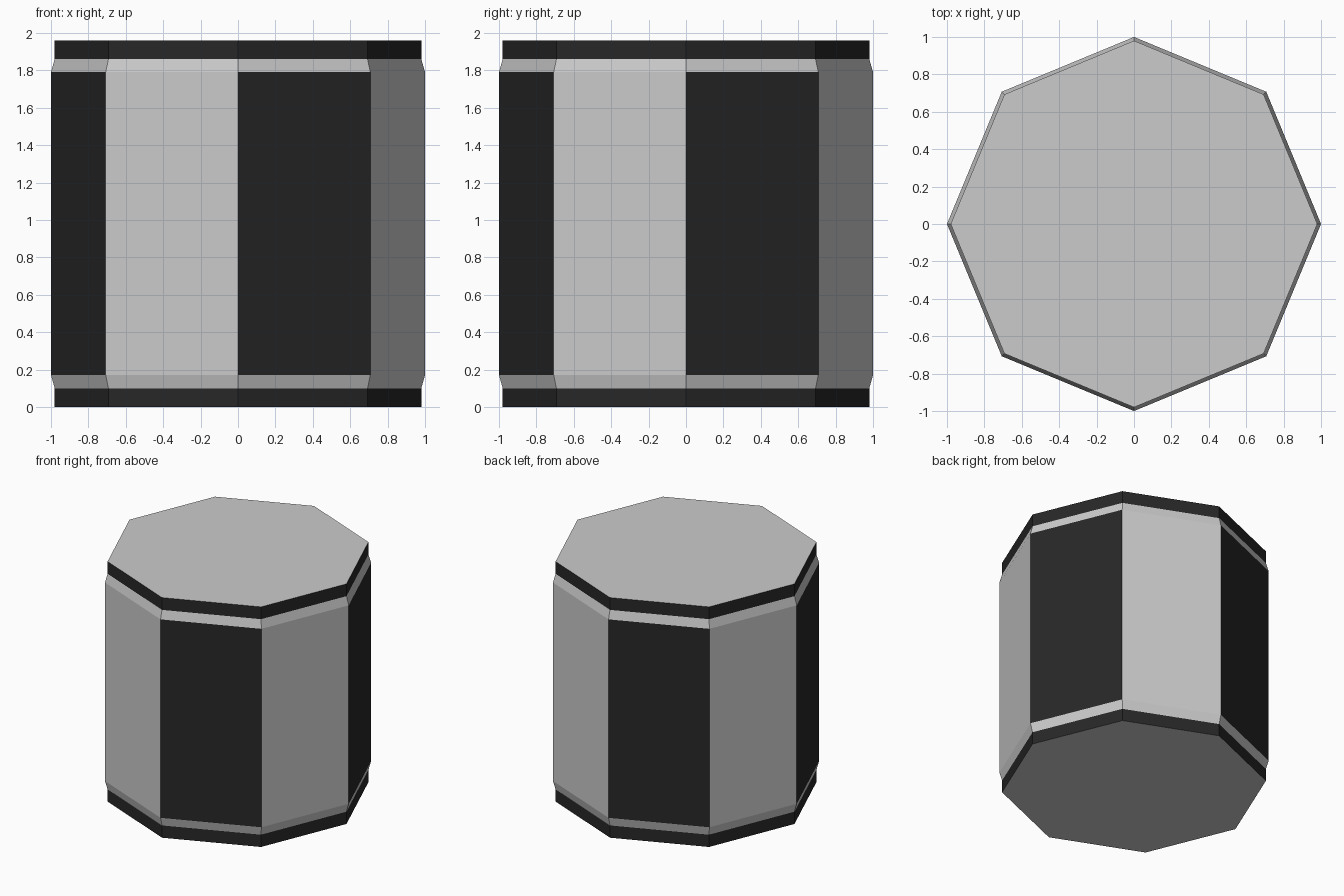
import bpy
import bmesh
from math import cos, sin, tau

if "Cube" in bpy.data.objects:
    bpy.data.objects.remove(bpy.data.objects["Cube"])

SIDES = 8
# Profile of the barrel: (radius, height)
PROFILE = [(0.98, 0.0), (0.98, 0.10), (1.0, 0.17),
           (1.0, 1.79), (0.98, 1.86), (0.98, 1.96)]
BOTTOM_BAND, PANELS, TOP_BAND = 0, 2, 4
GREY, BLACK = 0, 1


def material(name, value):
    mat = bpy.data.materials.new(name)
    mat.diffuse_color = (value, value, value, 1)
    mat.use_nodes = True
    mat.node_tree.nodes["Principled BSDF"].inputs["Base Color"].default_value = mat.diffuse_color
    return mat


bm = bmesh.new()
rings = [[bm.verts.new((r * cos(tau * k / SIDES), r * sin(tau * k / SIDES), z))
          for k in range(SIDES)] for r, z in PROFILE]

# Side walls: black end bands, grey bevels, alternating black and grey panels
for level in range(len(rings) - 1):
    low, high = rings[level], rings[level + 1]
    for k in range(SIDES):
        n = (k + 1) % SIDES
        face = bm.faces.new((low[k], low[n], high[n], high[k]))
        band = level in (BOTTOM_BAND, TOP_BAND)
        dark_panel = level == PANELS and k % 2 == 0
        face.material_index = BLACK if band or dark_panel else GREY

# Flat grey end caps
bm.faces.new(rings[0][::-1])
bm.faces.new(rings[-1])

mesh = bpy.data.meshes.new("octagonal_drum")
bm.to_mesh(mesh)
bm.free()
mesh.materials.append(material("grey", 0.8))
mesh.materials.append(material("black", 0.02))
drum = bpy.data.objects.new("octagonal_drum", mesh)
bpy.context.collection.objects.link(drum)
